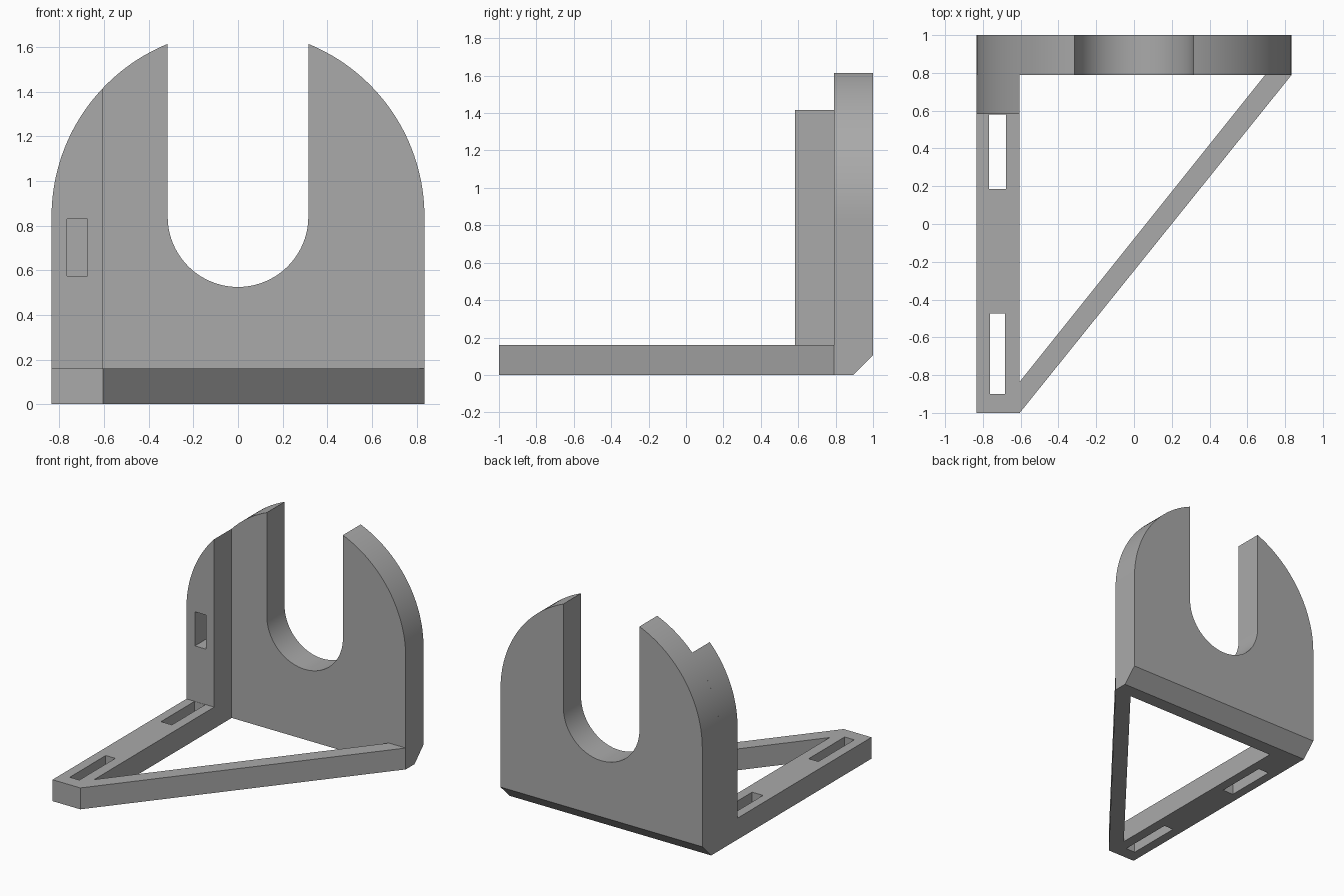
import bpy, bmesh
from math import cos, sin, acos, pi, radians
from mathutils import Vector

cube = bpy.data.objects.get("Cube")
if cube:
    bpy.data.objects.remove(cube, do_unlink=True)

grey = bpy.data.materials.new("plain grey")
grey.use_nodes = True
COLOUR = (0.40, 0.40, 0.40, 1)
grey.diffuse_color = COLOUR
grey.node_tree.nodes["Principled BSDF"].inputs["Base Color"].default_value = COLOUR

W = 0.835        # half width and crown radius
SLOT = 0.315     # half width of the cradle opening
INNER = -0.605   # inner side of the post and arm
CZ = 0.84        # height of the arc centres
PLATE_Y, POST_Y = 0.79, 0.583
BASE = 0.16


def arc(radius, start, end, steps):
    """Points on a circle around the cradle centre, as (x, z)."""
    angles = [start + (end - start) * i / steps for i in range(steps + 1)]
    return [(radius * cos(a), CZ + radius * sin(a)) for a in angles]


def prism(name, points, sweep):
    """Extrude a flat outline of 3D points along a sweep vector."""
    bm = bmesh.new()
    face = bm.faces.new([bm.verts.new(p) for p in points])
    new = bmesh.ops.extrude_face_region(bm, geom=[face])["geom"]
    verts = [v for v in new if isinstance(v, bmesh.types.BMVert)]
    bmesh.ops.translate(bm, verts=verts, vec=Vector(sweep))
    bmesh.ops.recalc_face_normals(bm, faces=bm.faces)
    mesh = bpy.data.meshes.new(name)
    bm.to_mesh(mesh)
    bm.free()
    mesh.materials.append(grey)
    obj = bpy.data.objects.new(name, mesh)
    bpy.context.collection.objects.link(obj)
    return obj


def box(name, x0, x1, y0, y1, z0, z1):
    outline = [(x0, y0, z0), (x1, y0, z0), (x1, y1, z0), (x0, y1, z0)]
    return prism(name, outline, (0, 0, z1 - z0))


def activate(obj):
    bpy.ops.object.select_all(action="DESELECT")
    obj.select_set(True)
    bpy.context.view_layer.objects.active = obj


def cut(obj, cutter):
    """Subtract a cutter and remove it."""
    mod = obj.modifiers.new("cut", "BOOLEAN")
    mod.operation = "DIFFERENCE"
    mod.solver = "EXACT"
    mod.object = cutter
    activate(obj)
    bpy.ops.object.modifier_apply(modifier=mod.name)
    bpy.data.objects.remove(cutter, do_unlink=True)


# Upright plate with rounded shoulders and a U-shaped cradle
tip = acos(SLOT / W)
outline = [(-W, 0), (W, 0)]
outline += arc(W, 0, tip, 32)
outline += arc(SLOT, 0, -pi, 40)
outline += arc(W, pi - tip, pi, 32)
plate = prism("cradle_plate", [(x, PLATE_Y, z) for x, z in outline],
              (0, 1 - PLATE_Y, 0))

# Bevel along the lower back edge
wedge = [(-1, 0.845, -0.05), (-1, 1.05, 0.155), (-1, 1.05, -0.05)]
cut(plate, prism("bevel_cutter", wedge, (2, 0, 0)))

# Side post following the plate's shoulder, with a blind pocket
outline = [(-W, 0), (INNER, 0)] + arc(W, pi - acos(-INNER / W), pi, 24)
post = prism("side_post", [(x, POST_Y, z) for x, z in outline],
             (0, PLATE_Y - POST_Y, 0))
cut(post, box("pocket_cutter", -0.765, -0.675, 0.5, 0.76, 0.575, 0.83))

# Base arm with two through slots
arm = box("base_arm", -W, INNER, -1, POST_Y, 0, BASE)
cut(arm, box("rear_slot_cutter", -0.767, -0.677, 0.185, POST_Y - 0.002, -0.1, 0.3))
cut(arm, box("front_slot_cutter", -0.762, -0.683, -0.9, -0.475, -0.1, 0.3))

# Diagonal brace
brace = prism("diagonal_brace",
              [(INNER, -1, 0), (W, PLATE_Y, 0), (0.695, PLATE_Y, 0),
               (INNER, -0.835, 0)], (0, 0, BASE))

# Smooth curved walls, keep hard edges
for part in (plate, post, arm, brace):
    activate(part)
    bpy.ops.object.shade_smooth_by_angle(angle=radians(20))
